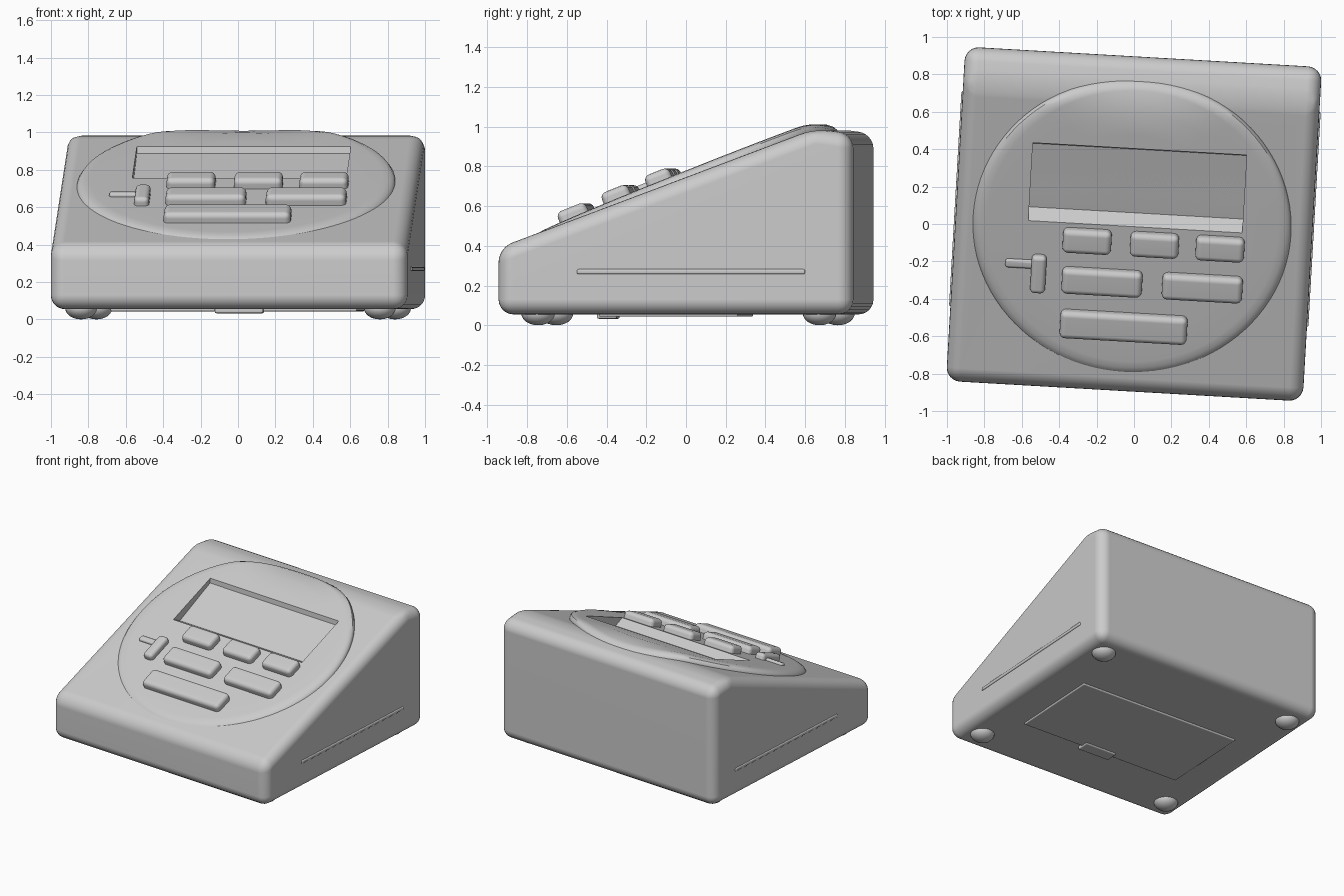
import bpy, bmesh, math
from mathutils import Matrix

if "Cube" in bpy.data.objects:
    bpy.data.objects.remove(bpy.data.objects["Cube"])

TILT = math.atan(0.4)
TURN = Matrix.Rotation(math.radians(-3.3), 4, 'Z')   # whole device sits slightly turned
parts = []


def make_object(name, bm):
    bmesh.ops.recalc_face_normals(bm, faces=bm.faces)
    mesh = bpy.data.meshes.new(name)
    bm.to_mesh(mesh)
    bm.free()
    ob = bpy.data.objects.new(name, mesh)
    bpy.context.collection.objects.link(ob)
    return ob


def prism(name, profile, x0, x1):
    """Extrude a (y, z) profile along x."""
    bm = bmesh.new()
    face = bm.faces.new([bm.verts.new((x0, y, z)) for y, z in profile])
    ext = bmesh.ops.extrude_face_region(bm, geom=[face])
    moved = [v for v in ext['geom'] if isinstance(v, bmesh.types.BMVert)]
    bmesh.ops.translate(bm, verts=moved, vec=(x1 - x0, 0, 0))
    return make_object(name, bm)


def bevel(ob, width, segments=4):
    m = ob.modifiers.new("bevel", 'BEVEL')
    m.width, m.segments, m.limit_method = width, segments, 'NONE'


def cut(ob, cutter):
    m = ob.modifiers.new("cut", 'BOOLEAN')
    m.object, m.operation, m.solver = cutter, 'DIFFERENCE', 'EXACT'


def finish(ob, weighted=True):
    """Bake the modifiers, then smooth everything but hard edges."""
    bpy.ops.object.select_all(action='DESELECT')
    ob.select_set(True)
    bpy.context.view_layer.objects.active = ob
    bpy.ops.object.convert(target='MESH')
    bpy.ops.object.shade_smooth_by_angle(angle=math.radians(35))
    if weighted:
        m = ob.modifiers.new("weighted_normals", 'WEIGHTED_NORMAL')
        m.keep_sharp = True
    parts.append(ob)


def box(name, loc, size, round_by, tilt=0.0):
    bm = bmesh.new()
    bmesh.ops.create_cube(bm, size=1.0)
    bmesh.ops.scale(bm, verts=bm.verts, vec=size)
    ob = make_object(name, bm)
    ob.matrix_world = Matrix.Translation(loc) @ Matrix.Rotation(tilt, 4, 'X')
    bevel(ob, round_by)
    finish(ob)


def panel_z(y):
    """Height of the round panel, rolling over near the back."""
    t = max(0.0, y - 0.58)
    return 0.762 + 0.4 * y - 2.2 * t * t


def key(name, x, y, w, h, rise, round_by=0.03):
    """Raised key on the sloping panel; w and h as seen from the top."""
    depth = 0.13
    n = rise - depth / 2
    loc = (x, y - n * math.sin(TILT), panel_z(y) + n * math.cos(TILT))
    box(name, loc, (w, h / math.cos(TILT), depth), round_by, TILT)


# Screen recess cutter: floor steeper than the panel, sloping lower lip
window = [(-0.06, panel_z(-0.06) + 0.04), (0.06, panel_z(0.06) - 0.065),
          (0.40, panel_z(0.40) - 0.035), (0.42, 1.15), (-0.06, 1.15)]
cutter = prism("screen_cutter", window, -0.565, 0.58)
cutter.hide_render = True

# Wedge body
body = prism("wedge_body", [(-0.895, 0.055), (-0.895, 0.39), (0.70, 0.99),
                            (0.895, 0.965), (0.895, 0.055)], -0.955, 0.955)
bevel(body, 0.075, 6)
cut(body, cutter)

# Round control panel: rings of (radius, drop below the panel surface)
rings = [(r * 0.13, 0.0) for r in range(1, 7)] + [
    (0.815, 0.004), (0.838, 0.014), (0.85, 0.03), (0.855, 0.05), (0.855, 0.12)]
SEG = 96
bm = bmesh.new()
loops = []
for r, drop in rings:
    loop = []
    for i in range(SEG):
        a = 2 * math.pi * i / SEG
        y = r * math.sin(a) * math.cos(TILT) - 0.012
        loop.append(bm.verts.new((r * math.cos(a) - 0.01, y, panel_z(y) - drop)))
    loops.append(loop)
for a, b in zip(loops, loops[1:]):
    for i in range(SEG):
        j = (i + 1) % SEG
        bm.faces.new((a[i], a[j], b[j], b[i]))
for loop, drop in ((loops[0], 0.0), (loops[-1], 0.12)):
    mid = bm.verts.new((-0.01, -0.012, panel_z(-0.012) - drop))
    for i in range(SEG):
        bm.faces.new((mid, loop[i], loop[(i + 1) % SEG]))
panel = make_object("round_panel", bm)
cut(panel, cutter)

finish(body)
finish(panel)
bpy.data.objects.remove(cutter)

# Keys
for i, x in enumerate((-0.245, 0.116, 0.467)):
    key(f"small_key_{i + 1}", x, -0.10, 0.26, 0.125, 0.055)
for i, x in enumerate((-0.153, 0.384)):
    key(f"medium_key_{i + 1}", x, -0.314, 0.43, 0.135, 0.055)
key("wide_key", -0.024, -0.547, 0.68, 0.145, 0.055)

# Slide switch with its side track
key("slide_switch", -0.495, -0.29, 0.08, 0.20, 0.045, 0.025)
key("switch_track", -0.59, -0.245, 0.17, 0.045, 0.018, 0.015)

# Side seams
for side, sx in (("left", -1), ("right", 1)):
    box(f"{side}_seam", (sx * 0.952, 0.08, 0.27), (0.02, 1.15, 0.025), 0.008)

# Battery cover and latch underneath
box("battery_cover", (0, -0.05, 0.055), (1.32, 0.70, 0.024), 0.008)
box("battery_latch", (0.03, -0.39, 0.05), (0.26, 0.10, 0.035), 0.01)

# Feet
for sx, xname in ((-1, "left"), (1, "right")):
    for y, yname in ((-0.70, "front"), (0.72, "back")):
        bm = bmesh.new()
        bmesh.ops.create_uvsphere(bm, u_segments=24, v_segments=12, radius=1.0)
        bmesh.ops.scale(bm, verts=bm.verts, vec=(0.085, 0.085, 0.06))
        foot = make_object(f"{yname}_{xname}_foot", bm)
        foot.matrix_world = Matrix.Translation((sx * 0.80, y, 0.06))
        finish(foot, False)

# Turn everything together
bpy.context.view_layer.update()
for ob in parts:
    ob.matrix_world = TURN @ ob.matrix_world
